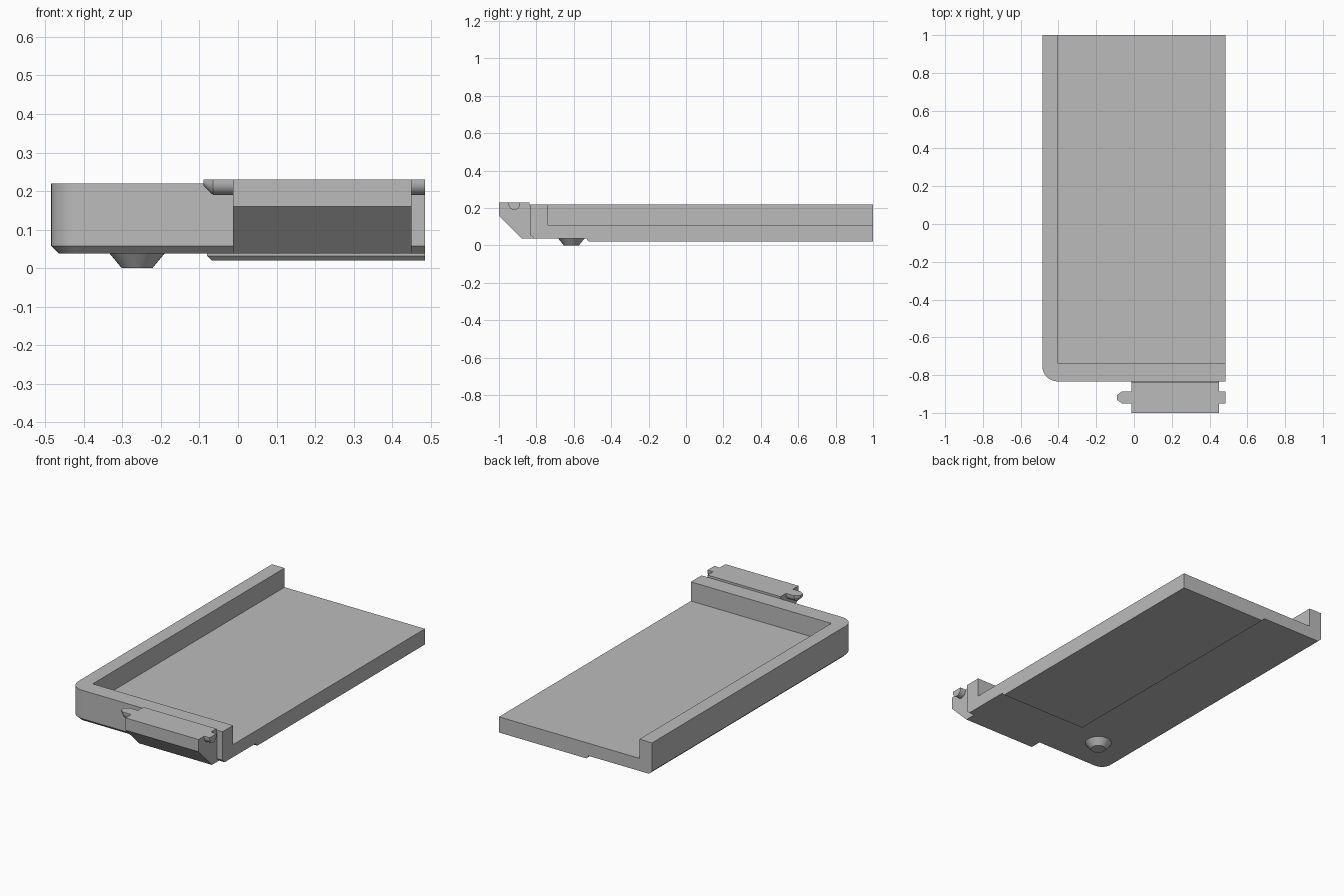
import bpy, bmesh
from math import pi, sin, cos, radians

cube = bpy.data.objects.get("Cube")
if cube:
    bpy.data.objects.remove(cube, do_unlink=True)

grey = bpy.data.materials.new("plain grey")
grey.use_nodes = True
grey.diffuse_color = (0.5, 0.5, 0.5, 1)
grey.node_tree.nodes["Principled BSDF"].inputs["Base Color"].default_value = (0.5, 0.5, 0.5, 1)


def loft(name, rings):
    """Solid skinned over matching rings of points, capped at both ends."""
    bm = bmesh.new()
    loops = [[bm.verts.new(p) for p in ring] for ring in rings]
    n = len(loops[0])
    for a, b in zip(loops, loops[1:]):
        for i in range(n):
            j = (i + 1) % n
            bm.faces.new((a[i], a[j], b[j], b[i]))
    bm.faces.new(loops[0])
    bm.faces.new(loops[-1])
    bmesh.ops.recalc_face_normals(bm, faces=bm.faces)
    mesh = bpy.data.meshes.new(name)
    bm.to_mesh(mesh)
    bm.free()
    mesh.materials.append(grey)
    obj = bpy.data.objects.new(name, mesh)
    bpy.context.collection.objects.link(obj)
    return obj


def select(obj):
    bpy.ops.object.select_all(action='DESELECT')
    obj.select_set(True)
    bpy.context.view_layer.objects.active = obj


def smooth(obj):
    select(obj)
    bpy.ops.object.shade_smooth_by_angle(angle=radians(30))


LEFT, RIGHT, FRONT, BACK = -0.485, 0.485, -0.833, 1.0


def outline(inset, z, x0=LEFT, y0=FRONT, radius=0.08, steps=12):
    """Plan with one rounded corner; only the front and -x edges are inset."""
    x, y, r = x0 + inset, y0 + inset, radius - inset
    arc = [(x + r - r * sin(t), y + r - r * cos(t), z)
           for t in (i / steps * pi / 2 for i in range(steps + 1))]
    return [(RIGHT, y, z)] + arc + [(x, BACK, z), (RIGHT, BACK, z)]


def rectangle(x0, x1, y0, y1, z):
    return [(x0, y0, z), (x1, y0, z), (x1, y1, z), (x0, y1, z)]


# Tray with a chamfered lower edge, hollowed so two walls remain
tray = loft("tray", [outline(0.02, 0.038), outline(0, 0.057), outline(0, 0.22)])
cutter = loft("tray_cutter", [rectangle(-0.405, 0.6, -0.737, 1.1, z) for z in (0.11, 0.4)])
cutter.hide_render = True
cut = tray.modifiers.new("hollow", 'BOOLEAN')
cut.operation = 'DIFFERENCE'
cut.solver = 'EXACT'
cut.object = cutter
select(tray)
bpy.ops.object.modifier_apply(modifier=cut.name)
bpy.data.objects.remove(cutter, do_unlink=True)
smooth(tray)

# Raised plate under the tray, bevelled on its two inner edges
loft("bottom_plate", [rectangle(-0.08 + d, RIGHT, -0.53 + d, BACK, z)
                      for d, z in ((0.012, 0.02), (0, 0.032), (0, 0.04))])

# Tapered foot
foot = loft("foot", [[(-0.262 + r * cos(i * pi / 16), -0.613 + r * sin(i * pi / 16), z)
                      for i in range(32)] for r, z in ((0.04, 0), (0.073, 0.04))])
smooth(foot)

# Sloped latch block on the front wall
profile = [(-1, 0.23), (-1, 0.16), (-0.878, 0.038), (-0.81, 0.038),
           (-0.81, 0.21), (-0.837, 0.21), (-0.837, 0.23)]
loft("latch_block", [[(x, y, z) for y, z in profile] for x in (-0.013, 0.45)])


def pin_ring(x, scale):
    """Flat-topped half-round section."""
    section = [(-0.031, 0)] + [(-0.031 * cos(i * pi / 12), -0.009 - 0.031 * sin(i * pi / 12))
                               for i in range(13)] + [(0.031, 0)]
    return [(x, -0.918 + y * scale, 0.23 + z * scale) for y, z in section]


# Latch pins: pointed on one end, plain on the other
smooth(loft("pointed_pin", [pin_ring(-0.09, 0.4), pin_ring(-0.065, 1), pin_ring(-0.013, 1)]))
smooth(loft("plain_pin", [pin_ring(0.45, 1), pin_ring(RIGHT, 1)]))
